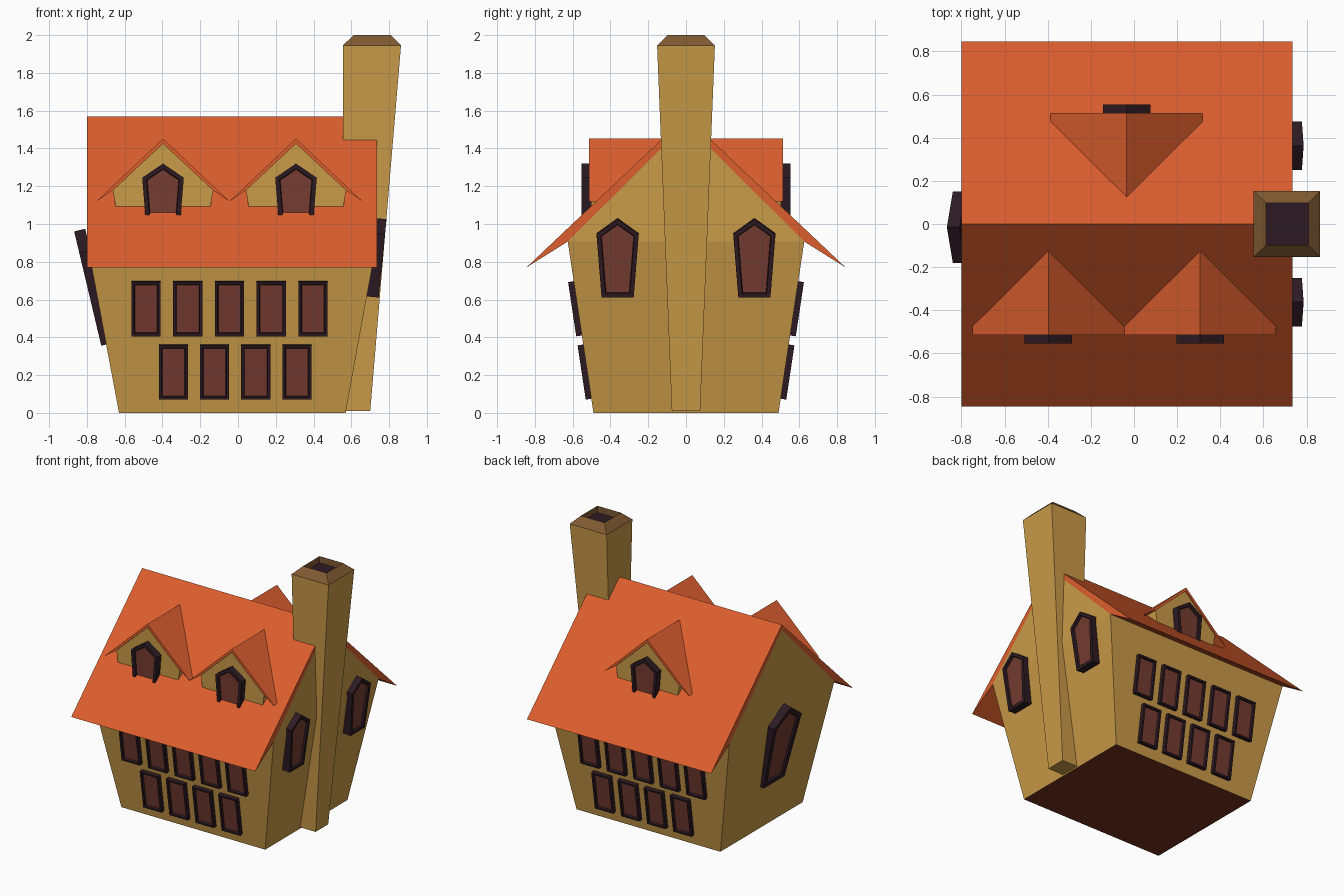
import bpy, bmesh
from math import radians
from mathutils import Vector, Matrix

if "Cube" in bpy.data.objects:
    bpy.data.objects.remove(bpy.data.objects["Cube"])


def material(name, hex_code):
    rgb = [int(hex_code[i:i + 2], 16) / 255 for i in (0, 2, 4)]
    lin = [c / 12.92 if c < 0.04 else ((c + 0.055) / 1.055) ** 2.4 for c in rgb]
    m = bpy.data.materials.new(name)
    m.diffuse_color = (*lin, 1)
    m.use_nodes = True
    m.node_tree.nodes["Principled BSDF"].inputs["Base Color"].default_value = m.diffuse_color
    return m


WALL = material("plaster", "CA9B48")
ROOF = material("roof_tile", "DC5E2E")
FRAME = material("dark_frame", "2C1A22")
PANE = material("pane", "753C31")
CAP = material("chimney_cap", "805A33")
FLOOR = material("base", "74301A")


def finish(name, bm, mats):
    bmesh.ops.recalc_face_normals(bm, faces=bm.faces)
    me = bpy.data.meshes.new(name)
    bm.to_mesh(me)
    bm.free()
    for m in mats:
        me.materials.append(m)
    ob = bpy.data.objects.new(name, me)
    bpy.context.collection.objects.link(ob)
    return ob


def prism(name, profile, a, b, mat, matrix):
    """Extrude an (x, z) profile along y from a to b, then place it."""
    bm = bmesh.new()
    f = bm.faces.new([bm.verts.new((x, a, z)) for x, z in profile])
    ext = bmesh.ops.extrude_face_region(bm, geom=[f])
    verts = [v for v in ext["geom"] if isinstance(v, bmesh.types.BMVert)]
    bmesh.ops.translate(bm, verts=verts, vec=(0, b - a, 0))
    bm.transform(matrix)
    return finish(name, bm, [mat])


def loft(name, rings, mats, band_mats):
    """Skin rectangles (x0, x1, half_y, z); caps close both ends."""
    bm = bmesh.new()
    loops = [[bm.verts.new(p) for p in ((x0, -h, z), (x1, -h, z), (x1, h, z), (x0, h, z))]
             for x0, x1, h, z in rings]
    bm.faces.new(loops[0]).material_index = band_mats[0]
    for lo, hi, mi in zip(loops, loops[1:], band_mats[1:]):
        for i in range(4):
            j = (i + 1) % 4
            bm.faces.new((lo[i], lo[j], hi[j], hi[i])).material_index = mi
    bm.faces.new(loops[-1]).material_index = band_mats[-1]
    return finish(name, bm, mats)


def window(name, angle, cx, dist, z0, tilt, pts, border, out):
    """Framed window on the wall facing `angle` (0 = front), leaning outward by `tilt`."""
    rot = Matrix.Rotation(radians(angle), 3, 'Z')
    u, v = rot @ Vector((1, 0, 0)), rot @ Vector((0, -tilt, 1))
    n = u.cross(v).normalized()
    o = rot @ Vector((cx, -dist, z0))
    bm = bmesh.new()
    back = [bm.verts.new(o + u * x + v * y - n * 0.02) for x, y in pts]
    front = [bm.verts.new(o + u * x + v * y + n * out) for x, y in pts]
    k = len(pts)
    for i in range(k):
        j = (i + 1) % k
        bm.faces.new((back[i], back[j], front[j], front[i]))
    bm.faces.new(back[::-1])
    pane = bm.faces.new(front)
    bm.normal_update()
    bmesh.ops.inset_region(bm, faces=[pane], thickness=border, use_even_offset=True)
    bmesh.ops.inset_region(bm, faces=[pane], thickness=0.004, depth=-0.015, use_even_offset=True)
    pane.material_index = 1
    return finish(name, bm, [FRAME, PANE])


def rectangle(w, h):
    return [(-w, 0), (w, 0), (w, h), (-w, h)]


def pointed(w0, w1, shoulder, top):
    return [(-w0, 0), (w0, 0), (w1, shoulder), (0, top), (-w1, shoulder)]


# House body: flared walls with a gable on top, dark base
EAVE, RIDGE = 0.907, 1.53
bm = bmesh.new()
lo = [bm.verts.new(p) for p in ((-.63, -.49, 0), (.57, -.49, 0), (.57, .49, 0), (-.63, .49, 0))]
hi = [bm.verts.new(p) for p in ((-.8, -.626, EAVE), (.735, -.626, EAVE),
                                (.735, .626, EAVE), (-.8, .626, EAVE))]
rl, rr = bm.verts.new((-.8, 0, RIDGE)), bm.verts.new((.735, 0, RIDGE))
for i in range(4):
    j = (i + 1) % 4
    bm.faces.new((lo[i], lo[j], hi[j], hi[i]))
for f in ((hi[1], hi[2], rr), (hi[3], hi[0], rl),
          (hi[0], hi[1], rr, rl), (hi[2], hi[3], rl, rr)):
    bm.faces.new(f)
bm.faces.new(lo[::-1]).material_index = 1
finish("house_body", bm, [WALL, FLOOR])

# Main roof: chevron profile running along x
chevron = [(-.845, .77), (0, 1.57), (.845, .77), (.626, EAVE), (0, RIDGE), (-.626, EAVE)]
prism("main_roof", chevron, -.735, .8, ROOF, Matrix.Rotation(radians(90), 4, 'Z'))

# Chimney with sloped cap and sunken flue
loft("chimney", [(.555, .70, .075, .01), (.555, .863, .153, 1.945), (.612, .808, .098, 2.0),
                 (.612, .808, .098, 1.95)], [WALL, CAP, FRAME], [0, 0, 1, 1, 2])

# Dormers: two in front, one at the back
dormer_roof = [(-.352, 1.12), (0, 1.452), (.352, 1.12), (.265, 1.178), (0, 1.425), (-.265, 1.178)]
dormer_wall = [(-.25, 1.085), (.25, 1.085), (.265, 1.178), (0, 1.425), (-.265, 1.178)]
for label, angle, cx in (("front_left", 0, -.397), ("front_right", 0, .307), ("back", 180, .034)):
    place = Matrix.Rotation(radians(angle), 4, 'Z') @ Matrix.Translation((cx, 0, 0))
    prism(f"dormer_roof_{label}", dormer_roof, -.514, -.125, ROOF, place)
    prism(f"dormer_wall_{label}", dormer_wall, -.504, -.15, WALL, place)
    window(f"dormer_window_{label}", angle, cx, .513, 1.0, 0,
           pointed(.09, .11, .245, .32), .022, .04)

# Two rows of windows on the front and back walls
TILT = 0.15
for side, angle in (("front", 0), ("back", 180)):
    s = 1 if angle == 0 else -1
    for row, count, start, pitch, z0 in (("lower", 4, -.342, .218, .075),
                                         ("upper", 5, -.487, .221, .41)):
        for i in range(count):
            window(f"{side}_{row}_window_{i + 1}", angle, s * (start + pitch * i),
                   .49 + TILT * z0, z0, TILT, rectangle(.077, .287), .014, .03)

# Pointed windows on the gable ends
for label, y in (("front", -.362), ("back", .362)):
    window(f"right_window_{label}", 90, y, .70, .615, .1,
           pointed(.085, .112, .335, .415), .022, .045)
window("left_window", -90, .015, .685, .365, .237, pointed(.125, .165, .49, .605), .035, .04)
